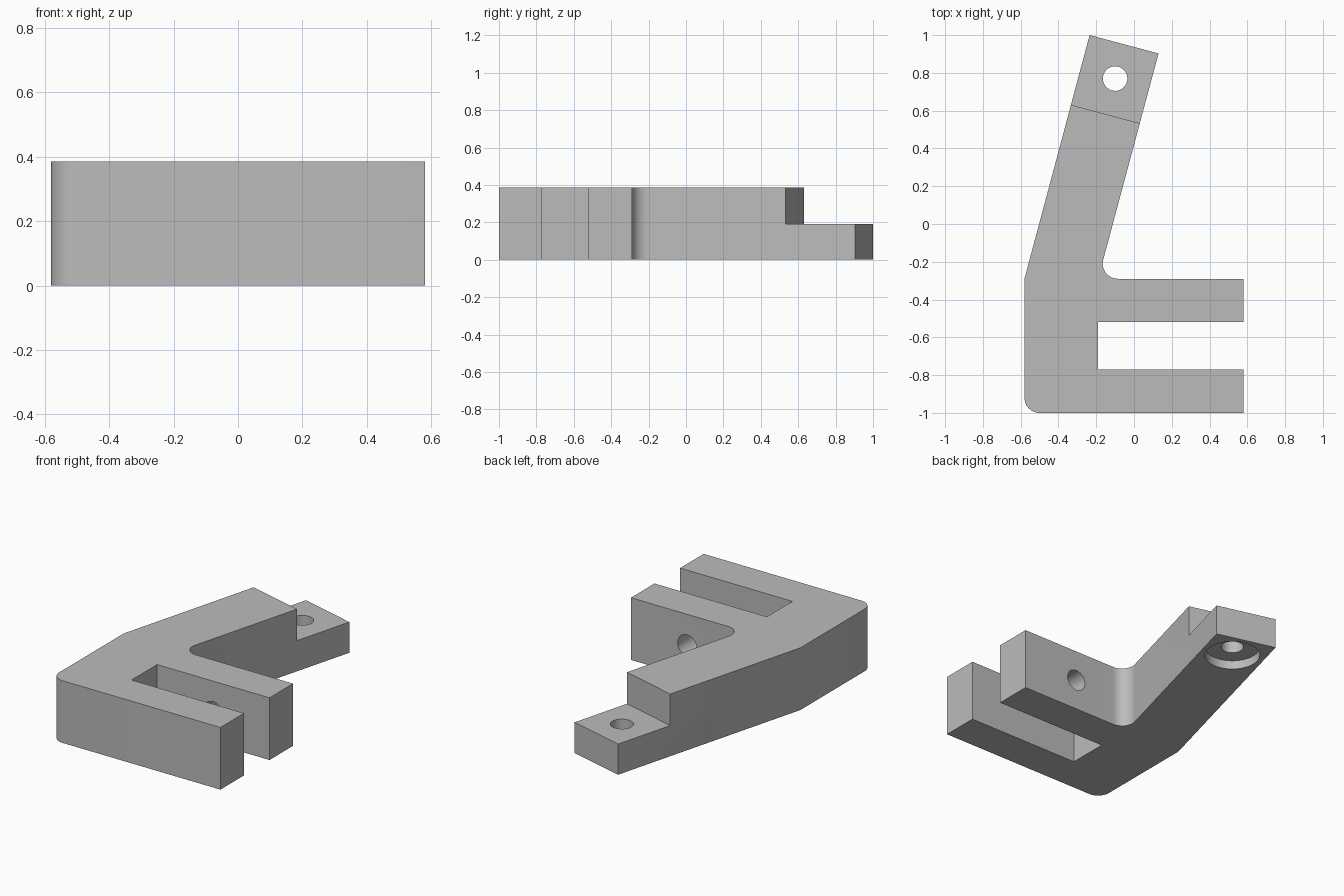
import bpy
import bmesh
import math
from mathutils import Vector, Matrix

cube = bpy.data.objects.get("Cube")
if cube:
    bpy.data.objects.remove(cube, do_unlink=True)

HEIGHT, STEP = 0.385, 0.19
TILT = math.radians(-15)          # the arm leans 15 degrees from straight back
HOLE_R = 0.065

grey = bpy.data.materials.new("plain grey")
grey.use_nodes = True
grey.diffuse_color = (0.5, 0.5, 0.5, 1)
grey.node_tree.nodes["Principled BSDF"].inputs["Base Color"].default_value = (0.5, 0.5, 0.5, 1)


def finish(bm, name):
    mesh = bpy.data.meshes.new(name)
    bmesh.ops.recalc_face_normals(bm, faces=bm.faces)
    bm.to_mesh(mesh)
    bm.free()
    mesh.materials.append(grey)
    obj = bpy.data.objects.new(name, mesh)
    bpy.context.collection.objects.link(obj)
    return obj


def rounded(points, steps=12):
    """Outline from (x, y, radius) corners, with arcs where the radius is set."""
    out = []
    for i, (x, y, r) in enumerate(points):
        p = Vector((x, y))
        if not r:
            out.append(p)
            continue
        a = (Vector(points[i - 1][:2]) - p).normalized()
        b = (Vector(points[(i + 1) % len(points)][:2]) - p).normalized()
        half = a.angle(b) / 2
        centre = p + (a + b).normalized() * r / math.sin(half)
        start = p + a * r / math.tan(half) - centre
        end = p + b * r / math.tan(half) - centre
        sweep = start.angle_signed(end)
        for k in range(steps + 1):
            out.append(centre + Matrix.Rotation(-sweep * k / steps, 2) @ start)
    return out


def prism(name, outline, height):
    bm = bmesh.new()
    face = bm.faces.new([bm.verts.new((p.x, p.y, 0)) for p in outline])
    top = bmesh.ops.extrude_face_region(bm, geom=[face])["geom"]
    bmesh.ops.translate(bm, vec=(0, 0, height),
                        verts=[v for v in top if isinstance(v, bmesh.types.BMVert)])
    return finish(bm, name)


def cylinder(name, radius, depth, centre, rotation=Matrix()):
    bm = bmesh.new()
    bmesh.ops.create_cone(bm, cap_ends=True, segments=48, radius1=radius, radius2=radius,
                          depth=depth, matrix=Matrix.Translation(centre) @ rotation)
    return finish(bm, name)


def box(name, size, centre, rotation):
    bm = bmesh.new()
    bmesh.ops.create_cube(bm, size=1, matrix=Matrix.Translation(centre) @ rotation
                          @ Matrix.Diagonal((*size, 1)))
    return finish(bm, name)


# Forked foot and leaning arm in one outline
bracket = prism("bracket", rounded([
    (-0.58, -1, 0.08), (0.58, -1, 0), (0.58, -0.77, 0), (-0.19, -0.77, 0),
    (-0.19, -0.52, 0), (0.58, -0.52, 0), (0.58, -0.29, 0), (-0.19, -0.29, 0.08),
    (0.13, 0.903, 0), (-0.235, 1, 0), (-0.58, -0.29, 0)]), HEIGHT)

# Cutters: half-height tip, tip hole with counterbore, cross hole in the inner prong
lean = Matrix.Rotation(TILT, 4, 'Z')
step_mid = Vector((-0.151, 0.582, STEP + 0.5))
tip = Vector((-0.10, 0.77, 0))
cutters = [
    box("tip_step_cutter", (1, 1, 1), step_mid + lean @ Vector((0, 0.5, 0)), lean),
    cylinder("tip_hole_cutter", HOLE_R, 1, tip),
    cylinder("counterbore_cutter", 0.16, 0.11, tip),
    cylinder("prong_hole_cutter", HOLE_R, 0.3, (0.195, -0.405, HEIGHT / 2),
             Matrix.Rotation(math.pi / 2, 4, 'X')),
]
bpy.context.view_layer.objects.active = bracket
bracket.select_set(True)
for cutter in cutters:
    cutter.hide_render = True
    mod = bracket.modifiers.new(cutter.name, 'BOOLEAN')
    mod.operation = 'DIFFERENCE'
    mod.solver = 'EXACT'
    mod.object = cutter
    bpy.ops.object.modifier_apply(modifier=mod.name)
    bpy.data.objects.remove(cutter, do_unlink=True)

bpy.ops.object.shade_smooth_by_angle(angle=math.radians(30))
